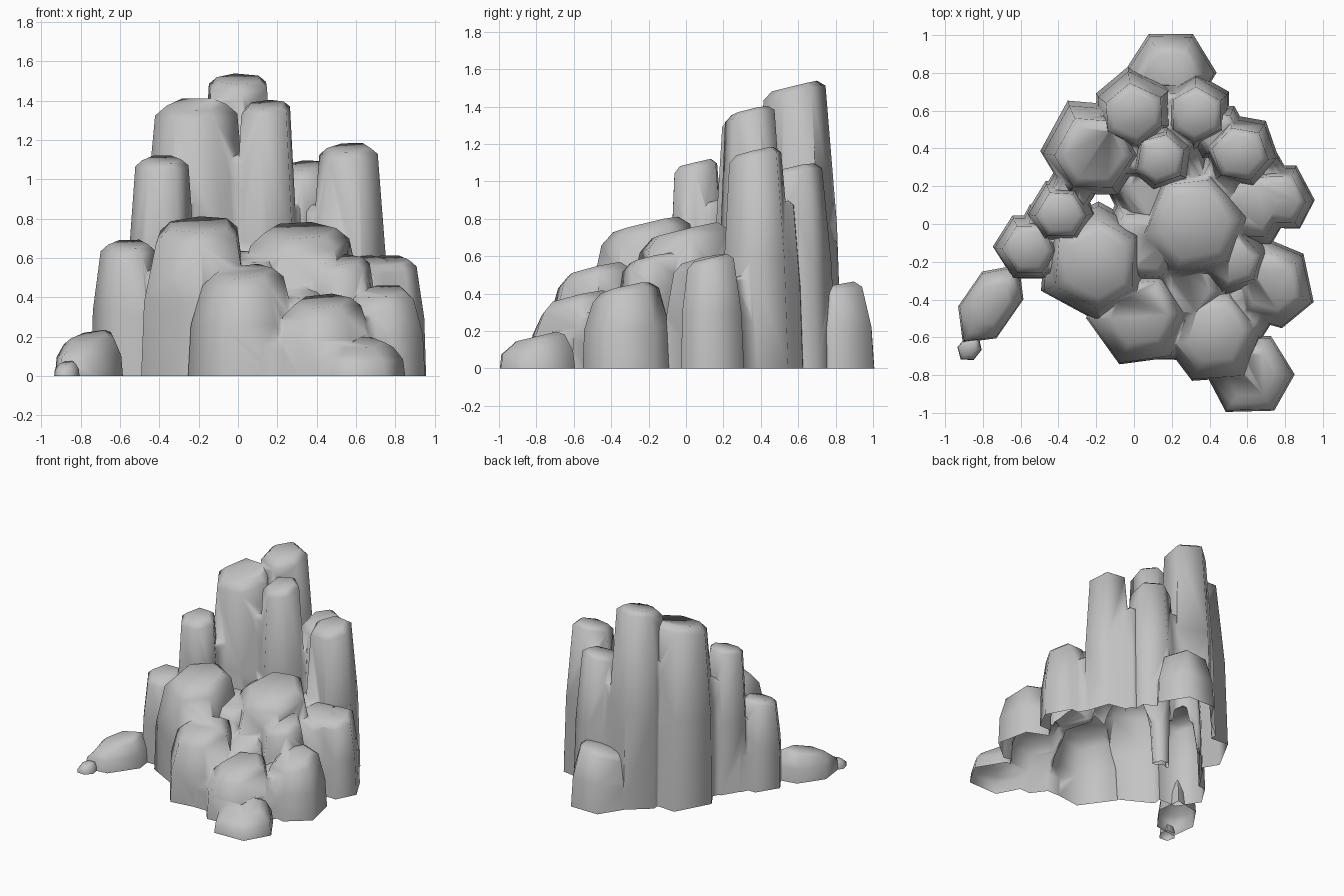
import bpy
import bmesh
import random
from itertools import combinations
from math import cos, sin, radians, tau, hypot
from mathutils import Vector

random.seed(4)
default = bpy.data.objects.get("Cube")
if default:
    bpy.data.objects.remove(default)

# single stone colour
stone = bpy.data.materials.new("grey_stone")
stone.use_nodes = True
GREY = (0.55, 0.55, 0.55, 1)
stone.diffuse_color = GREY
stone.node_tree.nodes["Principled BSDF"].inputs["Base Color"].default_value = GREY

SIDES = 6
SLOPE = 0.24  # tops rise toward the back
LEAN = 0.02   # columns lean a little to the front


def column(name, x, y, radius, height, turn=0, stretch=1, depth=0.1):
    """Tapered six-sided rock with a bevelled, tilted top."""
    # ring: height, width factor, share of the tilt
    rings = [
        (-depth, 1.0, 0),
        (0, 1.0, 0),
        (height * 0.5, 0.95, 0.2),
        (height - min(radius * 0.17, height * 0.15), 0.74, 1),
        (height, 0.54, 1),
    ]
    side_tilt = random.uniform(0, 0.13)
    turn = radians(turn)
    outline = []
    for i in range(SIDES):
        a = tau * i / SIDES + random.uniform(-0.08, 0.08)
        r = radius * random.uniform(0.97, 1.04)
        px, py = r * stretch * cos(a), r * sin(a)
        outline.append(Vector((px * cos(turn) - py * sin(turn),
                               px * sin(turn) + py * cos(turn))))
    bm = bmesh.new()
    loops = []
    for z, width, tilt in rings:
        loop = []
        for p in outline:
            q = p * width
            dz = tilt * (q.x * side_tilt + q.y * SLOPE)
            loop.append(bm.verts.new((x + q.x, y + q.y - LEAN * z, z + dz)))
        loops.append(loop)
    for low, high in zip(loops, loops[1:]):
        for i in range(SIDES):
            j = (i + 1) % SIDES
            bm.faces.new((low[i], low[j], high[j], high[i]))
    bm.faces.new(loops[-1])
    bm.faces.new(loops[0][::-1])
    bmesh.ops.triangulate(bm, faces=bm.faces[:])
    bmesh.ops.recalc_face_normals(bm, faces=bm.faces[:])
    mesh = bpy.data.meshes.new(name)
    bm.to_mesh(mesh)
    bm.free()
    mesh.materials.append(stone)
    obj = bpy.data.objects.new(name, mesh)
    bpy.context.collection.objects.link(obj)
    return obj


def fuse(target, part):
    """Merge a column into the target rock."""
    union = target.modifiers.new("union", 'BOOLEAN')
    union.operation = 'UNION'
    union.solver = 'EXACT'
    union.object = part
    bpy.context.view_layer.objects.active = target
    bpy.ops.object.modifier_apply(modifier=union.name)
    bpy.data.objects.remove(part)


def finish(obj):
    """Cut the rock open at ground level, tidy it and shade it."""
    bm = bmesh.new()
    bm.from_mesh(obj.data)
    bmesh.ops.bisect_plane(bm, geom=bm.verts[:] + bm.edges[:] + bm.faces[:],
                           plane_co=(0, 0, 0), plane_no=(0, 0, 1),
                           clear_inner=True)
    ground = [f for f in bm.faces if all(abs(v.co.z) < 0.001 for v in f.verts)]
    bmesh.ops.delete(bm, geom=ground, context='FACES')
    bmesh.ops.remove_doubles(bm, verts=bm.verts[:], dist=0.006)
    bm.to_mesh(obj.data)
    bm.free()
    bpy.ops.object.select_all(action='DESELECT')
    obj.select_set(True)
    bpy.context.view_layer.objects.active = obj
    bpy.ops.object.shade_smooth_by_angle(angle=radians(75))


# columns that merge into the cliff: x, y, radius, height, turn
CLIFF = {
    "broad_tower": (-0.21, 0.4, 0.28, 1.38, 0),
    "tall_spire": (0, 0.61, 0.22, 1.51, 35),
    "narrow_tower": (0.14, 0.37, 0.18, 1.38, 20),
    "back_right_tower": (0.33, 0.6, 0.2, 1.07, 30),
    "side_tower": (0.56, 0.39, 0.2, 1.16, 50),
    "side_step": (0.77, 0.14, 0.19, 0.59, 0),
    "side_block": (0.73, -0.32, 0.24, 0.43, 40),
    "small_left_tower": (-0.39, 0.07, 0.18, 1.1, 0),
    "left_step": (-0.56, -0.12, 0.19, 0.67, 0),
    "front_left_mound": (-0.2, -0.2, 0.32, 0.77, 30),
    "middle_mound": (0.32, 0.01, 0.34, 0.74, 10),
    "front_mound": (0.03, -0.48, 0.28, 0.53, 5),
    "front_right_mound": (0.43, -0.58, 0.27, 0.38, 8),
    "right_mound": (0.52, -0.18, 0.21, 0.59, 15),
    "back_block": (0.19, 0.79, 0.24, 0.43, 0),
    "corner_block": (0.62, -0.8, 0.23, 0.17, 0),
}

# low cores that fill the heart of the cliff: x, y, radius, height
CORES = [(0.15, 0.2, 0.32, 0.62), (0.62, 0.1, 0.24, 0.58),
         (0.27, -0.34, 0.24, 0.42)]

# webs fill the groove between each pair of touching columns
WEBS = []
for a, b in combinations(CLIFF.values(), 2):
    gap = hypot(a[0] - b[0], a[1] - b[1])
    if 0.2 < gap < a[2] + b[2]:
        reach = a[2] / (a[2] + b[2])
        WEBS.append((a[0] + (b[0] - a[0]) * reach, a[1] + (b[1] - a[1]) * reach,
                     min(a[2], b[2]) * 0.8, min(a[3], b[3]) * 0.82))

# fuse columns, cores and webs into one shell
cliff = column("rock_cliff", *CLIFF.pop("broad_tower"))
for n, row in enumerate([*CLIFF.values(), *CORES, *WEBS]):
    fuse(cliff, column("column", *row, depth=0.105 + n * 0.005))
finish(cliff)

# loose stones at the front left
finish(column("fallen_stone", -0.76, -0.42, 0.15, 0.2, 56, 1.7))
finish(column("pebble", -0.87, -0.66, 0.062, 0.065, 50, 1.2))
